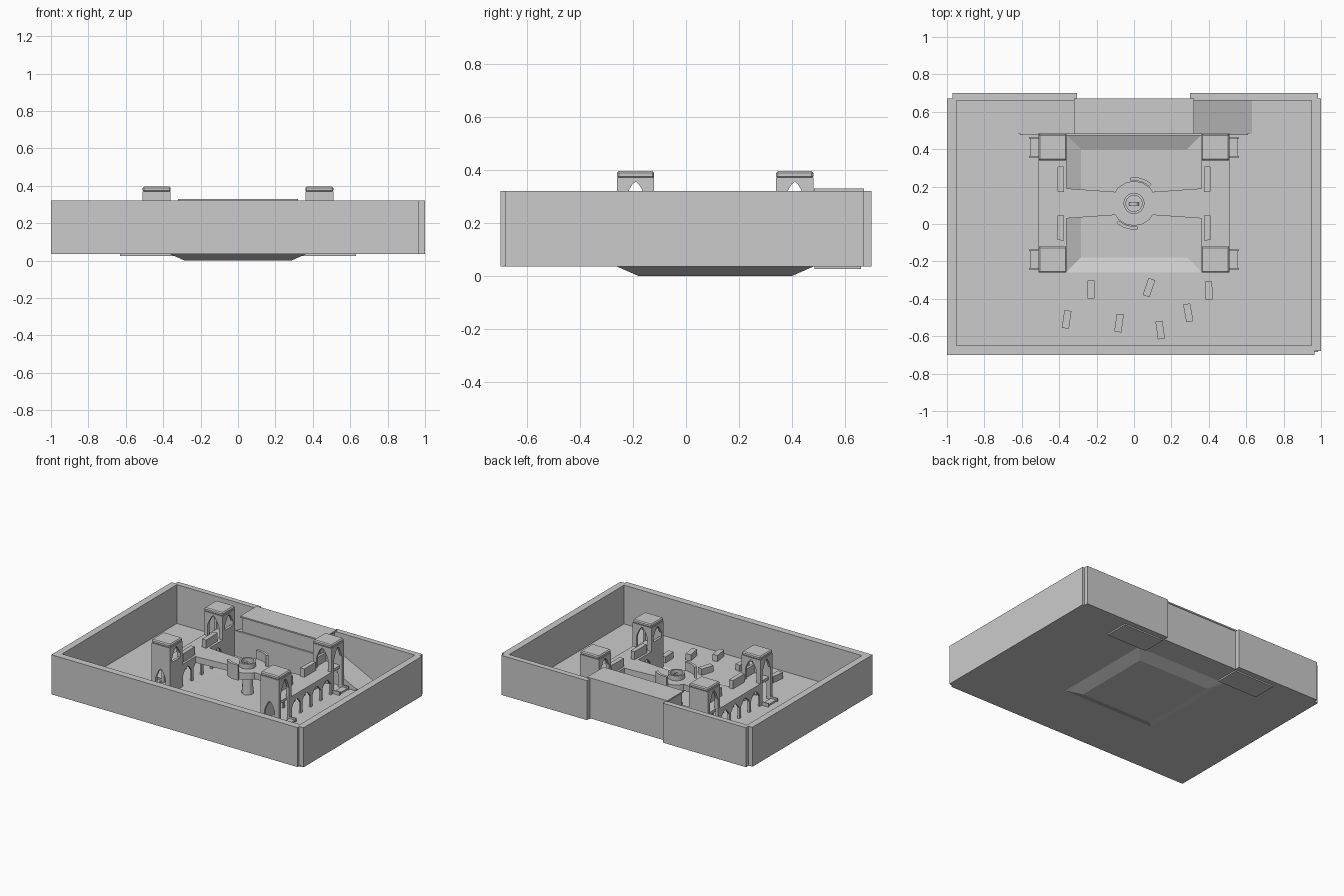
import bpy, bmesh
from math import radians, cos, sin, pi
from mathutils import Matrix, Vector

if "Cube" in bpy.data.objects:
    bpy.data.objects.remove(bpy.data.objects["Cube"])

CY = 0.11          # centre line of the court in y
FLOOR, DECK = 0.04, 0.2


def make(name, bm):
    bmesh.ops.recalc_face_normals(bm, faces=bm.faces)
    me = bpy.data.meshes.new(name)
    bm.to_mesh(me)
    bm.free()
    ob = bpy.data.objects.new(name, me)
    bpy.context.collection.objects.link(ob)
    return ob


def prism(name, pts, axis, a, b):
    """Extrude a 2D outline along an axis from a to b."""
    def place(p, t):
        return {'x': (t, p[0], p[1]), 'y': (p[0], t, p[1]), 'z': (p[0], p[1], t)}[axis]
    bm = bmesh.new()
    lo = [bm.verts.new(place(p, a)) for p in pts]
    hi = [bm.verts.new(place(p, b)) for p in pts]
    bm.faces.new(lo)
    bm.faces.new(hi)
    n = len(pts)
    for i in range(n):
        j = (i + 1) % n
        bm.faces.new((lo[i], lo[j], hi[j], hi[i]))
    return make(name, bm)


def box(name, x0, x1, y0, y1, z0, z1):
    return prism(name, [(x0, y0), (x1, y0), (x1, y1), (x0, y1)], 'z', z0, z1)


def arch_panel(name, axis, a, b, u0, u1, z0, z1, half, spring, peak, count=1):
    """Wall panel with pointed arch openings cut up from its base."""
    u0, u1 = min(u0, u1), max(u0, u1)
    pts = [(u0, z0)]
    for i in range(count):
        c = u0 + (u1 - u0) * (i + 0.5) / count
        pts.append((c - half, z0))
        for k in range(9):
            t = k / 4 - 1
            pts.append((c + half * t, spring + (peak - spring) * (1 - abs(t) ** 1.6)))
        pts.append((c + half, z0))
    pts += [(u1, z0), (u1, z1), (u0, z1)]
    return prism(name, pts, axis, a, b)


def cylinder(name, x, y, z0, z1, r0, r1, n=16):
    bm = bmesh.new()
    bmesh.ops.create_cone(bm, cap_ends=True, segments=n, radius1=r0, radius2=r1, depth=z1 - z0,
                          matrix=Matrix.Translation((x, y, (z0 + z1) / 2)))
    return make(name, bm)


def arc_band(name, r0, r1, a0, a1, z0, z1, n=6):
    ang = [radians(a0 + (a1 - a0) * i / n) for i in range(n + 1)]
    pts = [(r1 * cos(a), CY + r1 * sin(a)) for a in ang]
    pts += [(r0 * cos(a), CY + r0 * sin(a)) for a in reversed(ang)]
    return prism(name, pts, 'z', z0, z1)


# floor with sunken, sloped pit
bm = bmesh.new()
rings = []
for x, y0, y1, z in ((0.985, -0.685, 0.66, 0.035), (0.365, -0.26, 0.48, 0.035), (0.285, -0.18, 0.4, 0)):
    rings.append([bm.verts.new(p) for p in ((-x, y0, z), (x, y0, z), (x, y1, z), (-x, y1, z))])
for r, s in zip(rings, rings[1:]):
    for i in range(4):
        j = (i + 1) % 4
        bm.faces.new((r[i], r[j], s[j], s[i]))
bm.faces.new(rings[-1])
bm.normal_update()
if rings[-1][0].link_faces[0].normal.z < 0:
    bmesh.ops.reverse_faces(bm, faces=bm.faces)
bmesh.ops.solidify(bm, geom=bm.faces[:], thickness=-0.005)
low = min(v.co.z for v in bm.verts)
bmesh.ops.translate(bm, verts=bm.verts, vec=(0, 0, -low))
make("floor", bm)

# enclosing walls
for name, r in {"wall_front": (-1, 0.965, -0.7, -0.65), "wall_right": (0.95, 1, -0.68, 0.67),
                "wall_left": (-1, -0.95, -0.7, 0.67), "wall_back_left": (-0.97, -0.305, 0.66, 0.7),
                "wall_back_right": (0.3, 0.985, 0.66, 0.7)}.items():
    box(name, *r, 0.035, 0.32)

# gate block, lid and side ramps
box("gate_block", -0.31, 0.31, 0.49, 0.665, 0.035, 0.32)
box("gate_lid", -0.32, 0.32, 0.482, 0.67, 0.32, 0.33)
box("gate_screen", -0.36, 0.36, 0.472, 0.484, 0.035, 0.22)
for s in (-1, 1):
    prism("gate_ramp", [(s * 0.31, 0.025), (s * 0.63, 0.025), (s * 0.63, 0.042), (s * 0.31, DECK)], 'y', 0.485, 0.66)
    prism("ramp_wall", [(s * 0.51, 0.035), (s * 0.61, 0.035), (s * 0.61, 0.055), (s * 0.51, 0.105)], 'y', 0.476, 0.486)

# four corner towers
T = 0.018
for sx in (-1, 1):
    xi, xo, xc = sx * 0.36, sx * 0.51, sx * 0.435
    for sy in (-1, 1):
        yi, yo = CY + sy * 0.23, CY + sy * 0.37
        arch_panel("tower_outer_side", 'x', xo - sx * T, xo, yi, yo, 0.035, 0.37, 0.046, 0.27, 0.355)
        box("tower_inner_base", xi, xi + sx * T, yi, yo, 0.035, 0.26)
        arch_panel("tower_inner_side", 'x', xi, xi + sx * T, yi, yo, 0.26, 0.37, 0.046, 0.29, 0.355)
        arch_panel("tower_end_wall", 'y', yo - sy * T, yo, xi + sx * T, xo - sx * T, 0.035, 0.37, 0.04, 0.13, 0.2)
        arch_panel("tower_deck_arch", 'y', yi, yi + sy * T, xi + sx * T, xo - sx * T, DECK, 0.37, 0.045, 0.28, 0.355)
        box("tower_deck", xi + sx * T, xo - sx * T, yi, yo - sy * T, DECK - 0.02, DECK)
        roof = box("tower_roof", xi, xo, yi, yo, 0.368, 0.395)
        bev = roof.modifiers.new("bevel", 'BEVEL')
        bev.width, bev.segments = 0.007, 1
        # low doorstep with two curbs outside the tower
        for d in (0.25, 0.35):
            y = CY + sy * d
            box("step_curb", xo, xo + sx * 0.052, y - 0.004, y + 0.004, 0.035, 0.065)
        box("door_step", xo, xo + sx * 0.045, CY + sy * 0.25, CY + sy * 0.35, 0.035, 0.052)
    # raised walkway on arcades
    box("walkway_deck", xi, xo, CY - 0.23, CY + 0.23, DECK - 0.018, DECK)
    for a, b in ((xi, xi + sx * 0.014), (xo - sx * 0.014, xo)):
        arch_panel("walkway_arcade", 'x', a, b, CY - 0.23, CY + 0.23, 0.035, DECK - 0.018, 0.048, 0.12, 0.165, 4)
    for sy in (-1, 1):
        y = CY + sy * 0.13
        prism("walkway_parapet", [(sx * 0.375, y - 0.068), (sx * 0.408, y - 0.066),
              (sx * 0.408, y + 0.066), (sx * 0.378, y + 0.068)], 'z', DECK, 0.26)
    # tapering bridge arm
    prism("bridge_arm", [(sx * 0.36, CY - 0.08), (sx * 0.36, CY + 0.08), (sx * 0.1, CY + 0.062),
          (sx * 0.1, CY - 0.062)], 'z', 0.155, DECK)

# central hub, pedestal, rails and ring
cylinder("hub_deck", 0, CY, 0.15, DECK, 0.12, 0.12)
cylinder("hub_column", 0, CY, 0.003, 0.15, 0.04, 0.03, 12)
arc_band("hub_rail_back", 0.122, 0.14, 48, 98, 0.15, 0.26)
arc_band("hub_rail_front", 0.122, 0.14, 228, 278, 0.15, 0.26)
arc_band("well_ring_left", 0.043, 0.056, 90, 270, DECK, 0.235, 12)
arc_band("well_ring_right", 0.043, 0.056, -90, 90, DECK, 0.235, 12)
ang = [pi * i / 8 for i in range(9)]
prism("well_handle", [(0.028 * cos(a), DECK + 0.028 * sin(a)) for a in ang]
      + [(0.02 * cos(a), DECK + 0.02 * sin(a)) for a in reversed(ang)], 'y', CY - 0.012, CY + 0.004)

# benches scattered on the front floor
for x, y, r in ((-0.23, -0.35, 1), (0.08, -0.34, -18), (0.4, -0.355, 2), (-0.36, -0.51, -8),
                (-0.08, -0.53, -8), (0.14, -0.567, 8), (0.29, -0.475, 10)):
    b = box("bench", -0.019, 0.019, -0.048, 0.048, 0.035, 0.085)
    b.location = (x, y, 0)
    b.rotation_euler.z = radians(r)
